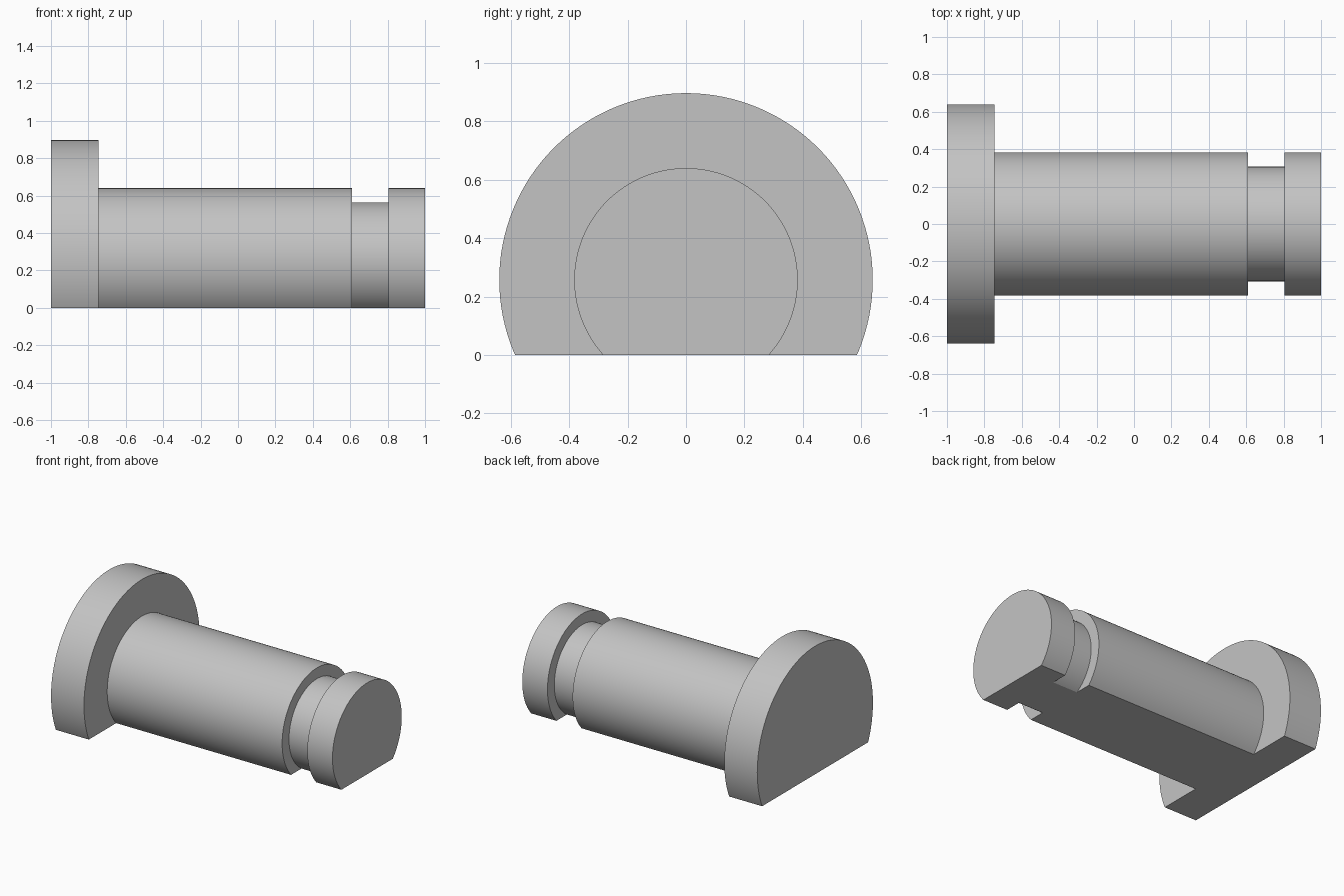
import bpy, bmesh, math
from mathutils import Vector

cube = bpy.data.objects.get("Cube")
if cube:
    bpy.data.objects.remove(cube)

AXIS_Z = 0.257
SIDES = 128
HEAD, SHAFT, GROOVE = 0.64, 0.383, 0.307

# Stepped outline along the pin: (x, radius)
profile = [(-1, HEAD), (-0.745, HEAD), (-0.745, SHAFT), (0.61, SHAFT),
           (0.61, GROOVE), (0.805, GROOVE), (0.805, SHAFT), (1, SHAFT)]

steel = bpy.data.materials.new("grey_steel")
steel.use_nodes = True
colour = (0.55, 0.55, 0.55, 1)
steel.diffuse_color = colour
steel.node_tree.nodes["Principled BSDF"].inputs["Base Color"].default_value = colour


def ring(bm, x, r):
    angles = [2 * math.pi * i / SIDES for i in range(SIDES)]
    return [bm.verts.new((x, r * math.sin(a), AXIS_Z + r * math.cos(a))) for a in angles]


# Turned body: head, shaft, groove and end collar
bm = bmesh.new()
rings = [ring(bm, x, r) for x, r in profile]
for a, b in zip(rings, rings[1:]):
    for i in range(SIDES):
        j = (i + 1) % SIDES
        bm.faces.new((a[i], a[j], b[j], b[i]))
bm.faces.new(rings[0])
bm.faces.new(rings[-1])

# Flat underside running the full length
cut = bmesh.ops.bisect_plane(bm, geom=bm.verts[:] + bm.edges[:] + bm.faces[:],
                             plane_co=Vector((0, 0, 0)), plane_no=Vector((0, 0, -1)),
                             clear_outer=True)
rim = [e for e in bm.edges if e.is_boundary]
bmesh.ops.edgenet_fill(bm, edges=rim)
bmesh.ops.recalc_face_normals(bm, faces=bm.faces[:])

mesh = bpy.data.meshes.new("headed_pin")
bm.to_mesh(mesh)
bm.free()
mesh.materials.append(steel)
pin = bpy.data.objects.new("headed_pin", mesh)
bpy.context.collection.objects.link(pin)

# Smooth round sides with crisp steps
bpy.ops.object.select_all(action='DESELECT')
pin.select_set(True)
bpy.context.view_layer.objects.active = pin
bpy.ops.object.shade_smooth_by_angle(angle=math.radians(30))
